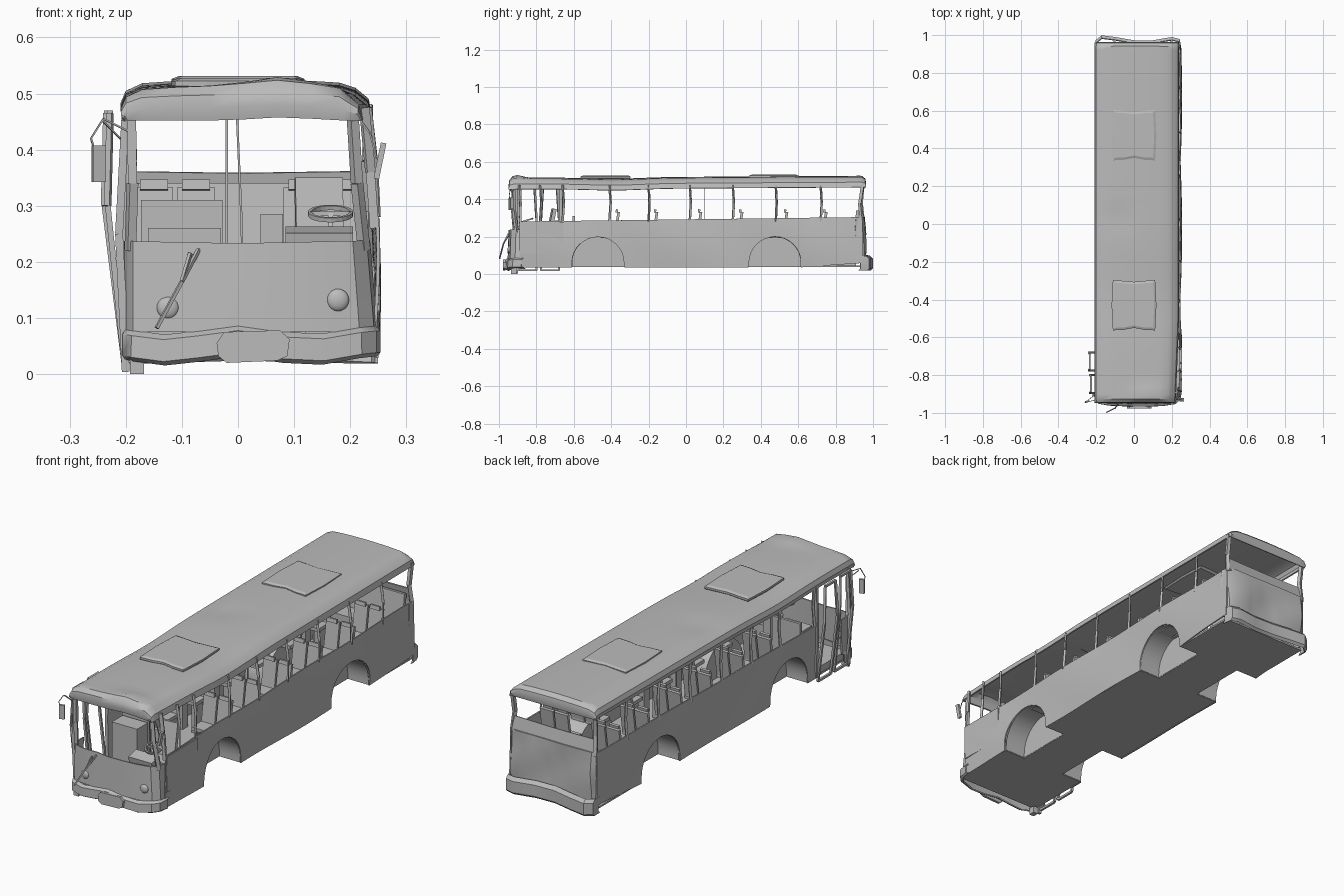
import bpy, bmesh, math
from mathutils import Vector, Matrix, Euler

grey = bpy.data.materials.new("worn_grey")
grey.diffuse_color = (0.5, 0.5, 0.5, 1)


def finish(name, bm, thick=0, smooth=True):
    bmesh.ops.recalc_face_normals(bm, faces=bm.faces[:])
    me = bpy.data.meshes.new(name)
    bm.to_mesh(me)
    bm.free()
    ob = bpy.data.objects.new(name, me)
    bpy.context.collection.objects.link(ob)
    me.materials.append(grey)
    bpy.ops.object.select_all(action='DESELECT')
    ob.select_set(True)
    bpy.context.view_layer.objects.active = ob
    if thick:
        m = ob.modifiers.new("thickness", 'SOLIDIFY')
        m.thickness, m.offset = thick, 0
        bpy.ops.object.modifier_apply(modifier=m.name)
    if smooth:
        bpy.ops.object.shade_smooth_by_angle(angle=math.radians(35))
    return ob


def grid(name, rows, thick=0.006):
    """Sheet through rows of points."""
    bm = bmesh.new()
    v = [[bm.verts.new(p) for p in r] for r in rows]
    for a, b in zip(v, v[1:]):
        for i in range(len(a) - 1):
            bm.faces.new((a[i], a[i + 1], b[i + 1], b[i]))
    return finish(name, bm, thick)


def add_box(bm, c, s, rot=(0, 0, 0)):
    m = Matrix.Translation(c) @ Euler(rot).to_matrix().to_4x4() @ Matrix.Diagonal((*s, 1))
    bmesh.ops.create_cube(bm, size=1, matrix=m)


def boxes(name, items):
    bm = bmesh.new()
    for it in items:
        add_box(bm, *it)
    return finish(name, bm, smooth=False)


def bars(name, paths, w=0.008, d=0.008):
    """Square bars along lists of points."""
    bm = bmesh.new()
    for path in paths:
        for a, b in zip(path, path[1:]):
            a, b = Vector(a), Vector(b)
            t = b - a
            q = t.to_track_quat('Z', 'Y').to_matrix().to_4x4()
            m = Matrix.Translation((a + b) / 2) @ q @ Matrix.Diagonal((w, d, t.length, 1))
            bmesh.ops.create_cube(bm, size=1, matrix=m)
    return finish(name, bm, smooth=False)


ARCH, R, ZC = (-0.47, 0.475), 0.14, 0.06


def base(y):
    return 0.035 + max(0, y - 0.6) * 0.07


def belt(y):
    return 0.292 + 0.013 * y


def roof_dz(x, y):
    return (0.006 * y - 0.008 * math.exp(-((y + 0.38) / 0.2) ** 2)
            + 0.016 * math.exp(-((x - 0.08) / 0.07) ** 2 - ((y + 0.9) / 0.04) ** 2)
            - 0.008 * math.exp(-((x + 0.08) / 0.06) ** 2 - ((y - 0.03) / 0.08) ** 2))


def wall_x(side, y, z):
    dent = 0.004 * math.sin(9 * y + 12 * z)
    if side > 0:
        return 0.243 + 0.005 * math.sin(math.pi * z / 0.3) + dent
    return -0.199 + 0.5 * dent


# Lower side walls with wheel arches
def wall(name, side, y0, y1):
    cols = [(y0 + (y1 - y0) * i / 40, None) for i in range(41)]
    cols = [(y, base(y)) for y, _ in cols if all(abs(y - c) > R + 0.004 for c in ARCH)]
    for c in ARCH:
        cols += [(c - R - 0.0005, base(c)), (c + R + 0.0005, base(c))]
        for i in range(17):
            a = math.pi * i / 16
            cols.append((c - R * math.cos(a), ZC + R * math.sin(a)))
    rows = []
    for y, b in sorted(cols):
        zs = [b + (belt(y) - b) * k / 6 for k in range(7)]
        rows.append([(wall_x(side, y, z), y, z) for z in zs])
    grid(name, rows)


wall("right_side_wall", 1, -0.89, 0.945)
wall("left_side_wall", -1, -0.67, 0.945)

# Wheel housings
for side in (1, -1):
    for n, c in enumerate(ARCH):
        xo, xi = (0.243, 0.135) if side > 0 else (-0.198, -0.09)
        arc = [(c - R, 0.04)] + [(c - R * math.cos(math.pi * i / 16), ZC + R * math.sin(math.pi * i / 16))
                                 for i in range(17)] + [(c + R, 0.04)]
        bm = bmesh.new()
        o = [bm.verts.new((xo, y, z)) for y, z in arc]
        k = [bm.verts.new((xi, y, z)) for y, z in arc]
        for i in range(len(arc) - 1):
            bm.faces.new((o[i], o[i + 1], k[i + 1], k[i]))
        bm.faces.new(k)
        finish(f"wheel_housing_{'right' if side > 0 else 'left'}_{n}", bm, 0.004)

# Floor with notches at the wheels
floor = [((0.0225, 0.005, 0.041), (0.225, 1.87, 0.008))]
for a, b in ((-0.93, ARCH[0] - R), (ARCH[0] + R, ARCH[1] - R), (ARCH[1] + R, 0.94)):
    for x0, x1 in ((-0.197, -0.09), (0.135, 0.243)):
        floor.append((((x0 + x1) / 2, (a + b) / 2, 0.041), (x1 - x0, b - a, 0.008)))
boxes("floor", floor)

# Roof shell with closed front and rear headers
section = [(-0.2, 0.458), (-0.206, 0.478), (-0.198, 0.497), (-0.17, 0.51), (-0.11, 0.514), (-0.05, 0.516),
           (0.01, 0.517), (0.07, 0.516), (0.13, 0.514), (0.18, 0.511), (0.208, 0.502), (0.23, 0.484), (0.236, 0.458)]
stations = [(-0.94, 0), (-0.945, 0.4), (-0.942, 0.75), (-0.925, 1)]
stations += [(-0.9 + 1.82 * i / 50, 1) for i in range(51)]
stations += [(0.94, 1), (0.956, 0.75), (0.96, 0.4), (0.955, 0)]
grid("roof", [[(x - (0.02 * max(0, -y - 0.5) * 2 if x > 0.2 else 0), y,
                0.458 + f * (z - 0.458) + roof_dz(x, y)) for x, z in section] for y, f in stations])

# Roof hatches
for n, y in enumerate((-0.43, 0.47)):
    bm = bmesh.new()
    rings = []
    for z, s in ((0.506, 0.93), (0.515, 1.0), (0.524, 1.0), (0.529, 0.9)):
        pts = [(-1, -1), (-0.5, -0.98), (0, -0.9), (0.5, -0.98), (1, -1), (1.06, 0),
               (1, 1), (0.5, 0.97), (0, 0.93), (-0.5, 0.97), (-1, 1), (-1.06, 0)]
        rings.append([bm.verts.new((0.112 * s * px, y + 0.133 * s * py, z + 0.004 * y)) for px, py in pts])
    for a, b in zip(rings, rings[1:]):
        for i in range(12):
            bm.faces.new((a[i], a[(i + 1) % 12], b[(i + 1) % 12], b[i]))
    bm.faces.new(rings[-1])
    bm.faces.new(rings[0])
    finish(f"roof_hatch_{n}", bm, smooth=False)

# Front panel and bumper, wrapped round the corners
plan = [(-0.2, -0.86), (-0.199, -0.91), (-0.185, -0.938), (-0.13, -0.948), (-0.07, -0.952), (0, -0.953),
        (0.08, -0.953), (0.15, -0.95), (0.215, -0.94), (0.24, -0.915), (0.246, -0.87)]


def front_pt(x, y, z, out=0):
    xx = x - max(0, x) * 0.35 * max(0, z - 0.08)
    dent = 0.008 * math.exp(-((x + 0.06) / 0.04) ** 2) * z / 0.23
    return (xx * (1 + out), y - out * 0.6 + dent + 0.03 * z, z)


grid("front_panel", [[front_pt(x, y, 0.075 + (0.233 + 0.02 * abs(x) - 0.075) * k / 6) for x, y in plan] for k in range(7)])
grid("front_bumper", [[front_pt(x, y, z + 0.008 * math.cos(x * 25), o) for x, y in plan]
                      for z, o in ((0.026, 0.0), (0.032, 0.02), (0.068, 0.02), (0.076, 0.0))])
bm = bmesh.new()
plate = [(-0.038, 0.055), (-0.025, 0.075), (0.075, 0.078), (0.092, 0.062), (0.088, 0.032), (0.07, 0.024), (-0.02, 0.02), (-0.035, 0.032)]
bm.faces.new([bm.verts.new((x, -0.972, z)) for x, z in plate])
finish("bumper_plate", bm, 0.012, False)

# Headlights
for side, x, z in (("left", -0.125, 0.118), ("right", 0.178, 0.132)):
    bm = bmesh.new()
    bmesh.ops.create_uvsphere(bm, u_segments=20, v_segments=10, radius=0.02,
                              matrix=Matrix.Translation((x, -0.944, z)) @ Matrix.Diagonal((1, 0.5, 1, 1)))
    finish(f"headlight_{side}", bm)

# Rear panel, inner rear shelf back and torn bumper
rear = [(-0.199, 0.91), (-0.197, 0.94), (-0.18, 0.955), (-0.1, 0.957), (-0.03, 0.95), (0.05, 0.948), (0.12, 0.955),
        (0.2, 0.957), (0.235, 0.945), (0.244, 0.91)]
grid("rear_panel", [[(x, y + 0.006 * math.sin(20 * x + 25 * z), z) for x, y in rear]
                    for z in [0.06 + 0.245 * k / 8 for k in range(9)]])
grid("rear_window_sill", [[(x, 0.935 + 0.2 * (0.36 - z), z + (0.25 * abs(x - 0.0) - 0.03) * (z - 0.3))
                           for x in (-0.19, -0.12, -0.05, 0.02, 0.1, 0.17, 0.232)] for z in (0.295, 0.33, 0.36)])
torn = [(-0.2, 0.93), (-0.2, 0.97), (-0.17, 0.994), (-0.1, 0.985), (0, 0.968), (0.1, 0.968), (0.2, 0.985), (0.24, 0.975), (0.247, 0.93)]
grid("rear_bumper", [[(x, y + o, z + 0.03 * (0.05 - abs(x - 0.02))) for x, y in torn]
                     for z, o in ((0.025, -0.008), (0.035, 0.002), (0.085, 0.002), (0.1, -0.012))])

# Window pillars
right = [(-0.78, 0.01), (-0.66, 0.012), (-0.41, 0.012), (-0.2, 0.008), (0.02, 0.01), (0.25, 0.01), (0.48, 0.008), (0.72, 0.009)]
for side, name in ((1, "right"), (-1, "left")):
    paths = []
    for y, bend in right[(0 if side > 0 else 1):]:
        xt = 0.232 if side > 0 else -0.199
        xb = wall_x(side, y, 0.28)
        paths.append([(xb, y, 0.28), ((xb + xt) / 2 + 0.003, y + bend * 0.6, 0.38), (xt, y, 0.475)])
    bars(f"window_pillars_{name}", paths, 0.007, 0.011)
bars("corner_pillars", [[(-0.192, -0.915, 0.22), (-0.188, -0.925, 0.34), (-0.19, -0.925, 0.48)],
                        [(0.225, -0.905, 0.22), (0.212, -0.92, 0.34), (0.203, -0.925, 0.48)],
                        [(-0.194, 0.945, 0.29), (-0.19, 0.935, 0.38), (-0.194, 0.945, 0.48)],
                        [(0.237, 0.94, 0.29), (0.23, 0.93, 0.38), (0.232, 0.945, 0.48)]], 0.016, 0.016)
bars("driver_window_post", [[(0.243, -0.885, 0.26), (0.236, -0.885, 0.36), (0.225, -0.89, 0.475)]], 0.01, 0.016)
boxes("driver_side_plate", [((0.2505, -0.77, 0.195), (0.006, 0.23, 0.165))])

# Bent door leaves standing in the left front opening
frames = []
for y0, y1, lean in ((-0.895, -0.80, 0.0), (-0.775, -0.68, -0.006)):
    t, b = -0.228 + lean, -0.203
    frames.append([(b, y0, 0.02), (t - 0.004, y0, 0.3), (t, y0 + 0.01, 0.465), (t, y1 - 0.01, 0.465),
                   (t - 0.004, y1, 0.3), (b, y1, 0.02), (b, y0, 0.02)])
bars("door_leaves", frames, 0.01, 0.01)
bars("door_posts", [[(-0.2, -0.905, 0.004), (-0.212, -0.905, 0.25), (-0.2, -0.905, 0.47)],
                    [(-0.199, -0.672, 0.04), (-0.203, -0.672, 0.25), (-0.2, -0.672, 0.47)]], 0.014, 0.014)
boxes("door_step", [((-0.14, -0.79, 0.06), (0.11, 0.22, 0.03)), ((-0.18, -0.92, 0.016), (0.025, 0.03, 0.032))])

# Passenger seats
seats = []
for y in (-0.37, -0.165, 0.07, 0.29, 0.53, 0.74):
    for x in (-0.15, -0.075, 0.115, 0.19):
        over = min(abs(y - c) for c in ARCH) < 0.2
        seats += [((x, y, 0.265), (0.068, 0.014, 0.135), (-0.15, 0, 0)),
                  ((x, y - 0.045, 0.2), (0.068, 0.085, 0.016)),
                  ((x, y, 0.337), (0.05, 0.012, 0.018), (-0.15, 0, 0))]
        if not over:
            seats.append(((x, y - 0.03, 0.12), (0.03, 0.04, 0.15)))
boxes("passenger_seats", seats)
boxes("rear_bench", [((0.02, 0.91, 0.27), (0.4, 0.016, 0.14), (-0.12, 0, 0)), ((0.02, 0.86, 0.13), (0.4, 0.1, 0.17))])

# Driver's area
boxes("driver_seat", [((0.145, -0.72, 0.275), (0.085, 0.02, 0.15), (-0.2, 0, 0.1)),
                      ((0.145, -0.77, 0.19), (0.09, 0.09, 0.025)), ((0.145, -0.765, 0.11), (0.05, 0.05, 0.14))])
boxes("dashboard", [((0.145, -0.895, 0.235), (0.12, 0.06, 0.045), (0.2, 0, 0)),
                    ((0.06, -0.69, 0.21), (0.04, 0.02, 0.15))])
boxes("entrance_partition", [((-0.1, -0.6, 0.22), (0.145, 0.012, 0.18)), ((-0.095, -0.66, 0.16), (0.13, 0.08, 0.2))])
bm = bmesh.new()
ring = [bm.verts.new((0.04, 0, 0.004 * s)) for s in (-1, 1)]
ring += [bm.verts.new((0.034, 0, 0.004 * s)) for s in (1, -1)]
face = bm.faces.new(ring)
bmesh.ops.spin(bm, geom=[face] + list(face.edges) + ring, cent=(0, 0, 0), axis=(0, 0, 1),
               angle=2 * math.pi, steps=24, use_merge=True)
bmesh.ops.transform(bm, verts=bm.verts[:], matrix=Matrix.Translation((0.165, -0.855, 0.286)) @ Matrix.Rotation(0.3, 4, 'X'))
finish("steering_wheel", bm)
bars("steering_column", [[(0.165, -0.855, 0.286), (0.165, -0.885, 0.23)], [(0.128, -0.855, 0.286), (0.202, -0.855, 0.286)]])
bars("handrails", [[(0.012, -0.66, 0.05), (0.006, -0.66, 0.28), (-0.004, -0.66, 0.51)],
                   [(-0.02, 0.1, 0.05), (-0.02, 0.1, 0.51)]], 0.004, 0.004)

# Mirrors on wire arms and the loose wiper
bars("mirror_arms", [[(-0.19, -0.93, 0.43), (-0.24, -0.94, 0.455), (-0.262, -0.945, 0.42), (-0.248, -0.94, 0.375)],
                     [(-0.2, -0.9, 0.41), (-0.24, -0.93, 0.45)],
                     [(0.205, -0.92, 0.47), (0.235, -0.93, 0.43), (0.247, -0.93, 0.385)]], 0.003, 0.003)
boxes("mirrors", [((-0.248, -0.94, 0.375), (0.024, 0.01, 0.065), (0, 0, 0.3)),
                  ((0.253, -0.93, 0.38), (0.01, 0.018, 0.065), (0, 0.2, 0))])
bars("wiper", [[(-0.07, -0.94, 0.222), (-0.1, -0.975, 0.165), (-0.145, -0.997, 0.082)],
               [(-0.085, -0.95, 0.215), (-0.1, -0.975, 0.165)]], 0.006, 0.006)
